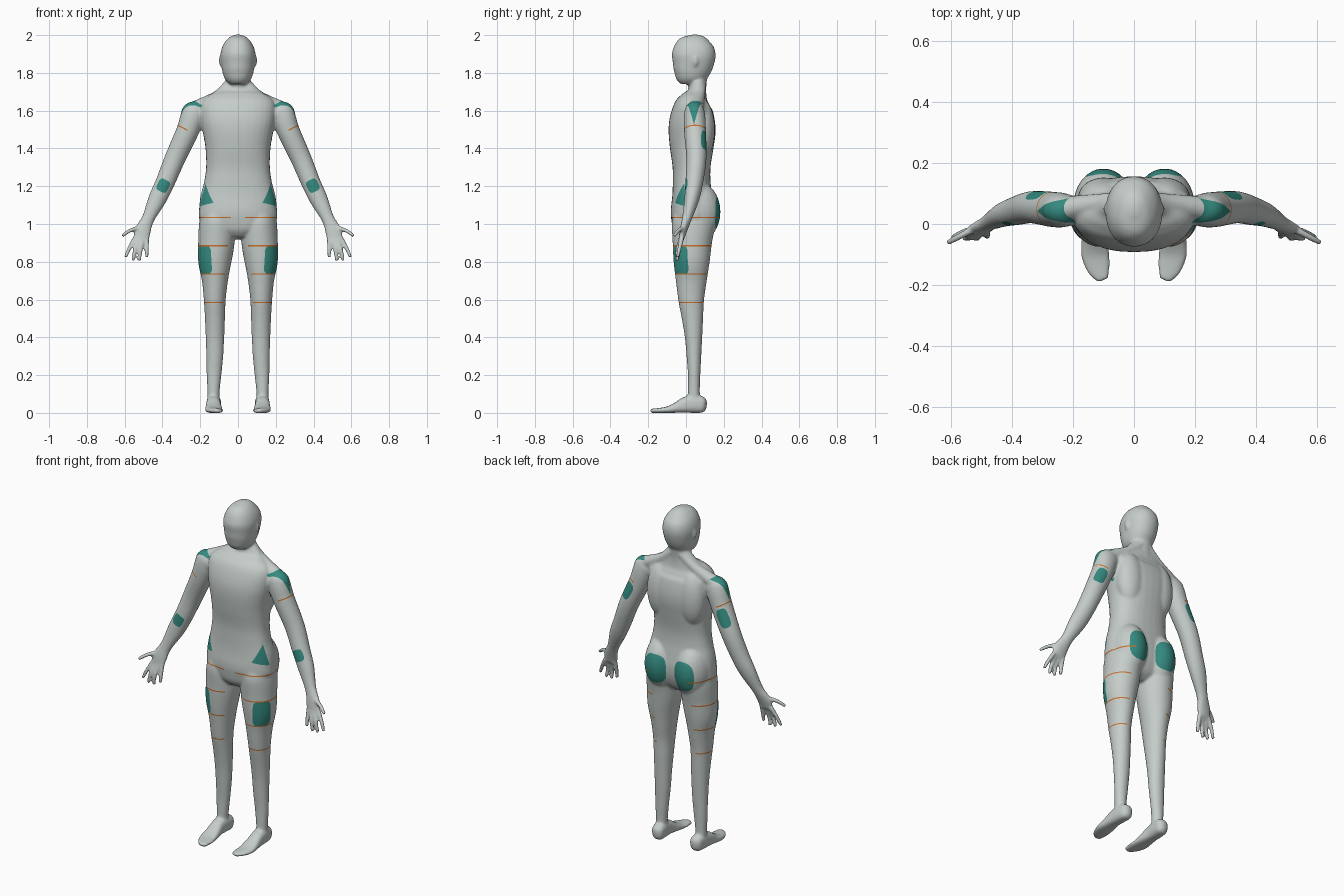
import bpy, bmesh, math
from mathutils import Vector as V

if "Cube" in bpy.data.objects:
    bpy.data.objects.remove(bpy.data.objects["Cube"])


def material(name, color):
    m = bpy.data.materials.new(name)
    m.use_nodes = True
    m.diffuse_color = color
    m.node_tree.nodes["Principled BSDF"].inputs["Base Color"].default_value = color
    return m


skin = material("pale grey skin", (0.56, 0.61, 0.585, 1))
teal = material("teal patch", (0.035, 0.26, 0.22, 1))
orange = material("orange line", (0.60, 0.16, 0.02, 1))

src = bmesh.new()


def spline(rows, steps=5):
    """Smoothly interpolate rows of numbers."""
    rows = [V(r) for r in rows]
    out = []
    for i in range(len(rows) - 1):
        a, b, c, d = (rows[max(0, min(len(rows) - 1, i + k))] for k in (-1, 0, 1, 2))
        for s in range(steps):
            t = s / steps
            out.append(b + (c - a) * (t / 2) + (a * 2 - b * 5 + c * 4 - d) * (t * t / 2)
                       + (b * 3 - a - c * 3 + d) * (t ** 3 / 2))
    return out + [rows[-1]]


def tube(rows, ref=(0, 1, 0), power=2.0, sides=32, mirror=True):
    """Loft rounded sections: x, y, z, radius across, radius along ref."""
    pts = spline(rows)
    for sx in ((1, -1) if mirror else (1,)):
        rings = []
        for i, p in enumerate(pts):
            t = (V(pts[min(i + 1, len(pts) - 1)][:3]) - V(pts[max(i - 1, 0)][:3])).normalized()
            b = V(ref)
            b = (b - t * b.dot(t)).normalized()
            a = b.cross(t)
            ring = []
            for k in range(sides):
                w = 2 * math.pi * k / sides
                c, s = math.cos(w), math.sin(w)
                q = V(p[:3]) + a * (p[3] * math.copysign(abs(c) ** (2 / power), c)) \
                    + b * (p[4] * math.copysign(abs(s) ** (2 / power), s))
                ring.append(src.verts.new((q.x * sx, q.y, q.z)))
            rings.append(ring)
        faces = [src.faces.new((r[k], r[(k + 1) % sides], n[(k + 1) % sides], n[k]))
                 for r, n in zip(rings, rings[1:]) for k in range(sides)]
        faces += [src.faces.new(rings[0]), src.faces.new(rings[-1])]
        bmesh.ops.recalc_face_normals(src, faces=faces)


def upright(rows, **kw):
    """Rows given as z, centre x, half width, front y, back y."""
    tube([(x, (f + k) / 2, z, w, (k - f) / 2) for z, x, w, f, k in rows], **kw)


def ball(centre, radii):
    for sx in (1, -1):
        vs = bmesh.ops.create_uvsphere(src, u_segments=24, v_segments=16, radius=1)["verts"]
        for v in vs:
            v.co = V((sx * centre[0], centre[1], centre[2])) + V(v.co[i] * radii[i] for i in range(3))


# Head, neck and ears
upright([(2.003, 0, .012, .03, .06), (1.987, 0, .047, -.018, .108), (1.95, 0, .078, -.057, .142),
         (1.90, 0, .093, -.074, .157), (1.85, 0, .09, -.073, .146), (1.80, 0, .081, -.069, .12),
         (1.765, 0, .067, -.056, .09), (1.74, 0, .042, -.03, .06)], power=2.15, mirror=False)
upright([(1.82, 0, .06, .01, .12), (1.72, 0, .062, .012, .107), (1.62, 0, .07, 0, .115)], mirror=False)
ball((.09, .05, 1.865), (.011, .016, .032))

# Torso and pelvis
upright([(1.765, 0, .062, .035, .103), (1.70, 0, .122, .012, .107), (1.66, 0, .178, -.03, .124),
         (1.62, 0, .2, -.065, .14), (1.55, 0, .197, -.088, .153), (1.48, 0, .185, -.092, .156),
         (1.40, 0, .172, -.085, .145), (1.30, 0, .169, -.071, .13), (1.22, 0, .18, -.07, .13),
         (1.15, 0, .198, -.073, .139), (1.08, 0, .206, -.08, .148), (1.02, 0, .203, -.08, .14),
         (.96, 0, .15, -.07, .11), (.925, 0, .06, -.04, .07)], power=2.35, mirror=False)

# Buttocks, shoulder blades, and the slopes from neck to shoulder
ball((.1, .06, 1.065), (.1, .123, .16))
ball((.1, .085, 1.5), (.085, .068, .16))
tube([(.02, .085, 1.75, .022, .022), (.11, .07, 1.676, .03, .03), (.23, .05, 1.61, .04, .04)])

# Legs
upright([(1.08, .11, .08, -.06, .14), (1.0, .112, .094, -.075, .152), (.9, .115, .096, -.071, .137),
         (.8, .123, .088, -.066, .125), (.7, .122, .069, -.054, .11), (.6, .123, .058, -.041, .096),
         (.5, .122, .053, -.022, .091), (.4, .122, .049, -.006, .086), (.3, .123, .045, .003, .081),
         (.2, .127, .039, .01, .076), (.1, .13, .032, .01, .073), (.04, .13, .033, .01, .08)])

# Feet
tube([(.125, .11, .04, .012, .02), (.125, .092, .042, .034, .041), (.128, .05, .047, .038, .047),
      (.13, 0, .043, .038, .043), (.129, -.05, .028, .043, .028), (.127, -.1, .016, .047, .017),
      (.115, -.15, .012, .038, .013), (.1, -.185, .011, .018, .011)], ref=(0, 0, 1), power=2.6)

# Arms and palms
tube([(.21, .045, 1.632, .025, .025), (.232, .045, 1.59, .062, .054), (.268, .048, 1.49, .06, .058),
      (.335, .055, 1.343, .055, .053), (.387, .043, 1.217, .051, .047), (.428, .03, 1.13, .048, .039),
      (.475, .005, 1.03, .034, .026), (.502, -.013, .97, .043, .02), (.514, -.025, .918, .043, .014)])
ball((.232, .045, 1.583), (.07, .055, .066))

# Fingers and thumb
for root, mid, tip in (
        ((.546, -.022, .925), (.576, -.035, .87), (.596, -.045, .823)),
        ((.525, -.027, .92), (.545, -.045, .86), (.558, -.045, .805)),
        ((.505, -.027, .92), (.516, -.045, .86), (.523, -.045, .805)),
        ((.482, -.022, .925), (.482, -.035, .87), (.484, -.042, .822)),
        ((.515, -.01, .985), (.572, -.04, .965), (.613, -.062, .937))):
    tube([(*root, .0125, .013), (*mid, .0115, .012), (*tip, .010, .010)], sides=12)

# Fuse all parts into one smooth skin
mesh = bpy.data.meshes.new("body_parts")
src.to_mesh(mesh)
src.free()
parts = bpy.data.objects.new("body_parts", mesh)
bpy.context.collection.objects.link(parts)
fuse = parts.modifiers.new("fuse", "REMESH")
fuse.mode, fuse.voxel_size = "VOXEL", 0.0066
soften = parts.modifiers.new("soften", "SMOOTH")
soften.factor, soften.iterations = 0.5, 9
fused = bpy.data.meshes.new_from_object(parts.evaluated_get(bpy.context.evaluated_depsgraph_get()))
bpy.data.objects.remove(parts)

bm = bmesh.new()
bm.from_mesh(fused)
for v in bm.verts:
    if abs(v.co.x) < .0025:
        v.co.x = 0


def cut(geom, co, no, **kw):
    return bmesh.ops.bisect_plane(bm, geom=geom, dist=1e-5, plane_co=co, plane_no=no, **kw)["geom"]


# Keep the left half for painting; it is mirrored at the end
cut(bm.verts[:] + bm.edges[:] + bm.faces[:], (0, 0, 0), (1, 0, 0), clear_inner=True)
for f in bm.faces:
    f.material_index = 0


def region(test):
    faces = [f for f in bm.faces if test(f)]
    return list({v for f in faces for v in f.verts}) + list({e for f in faces for e in f.edges}) + faces


def patch(points, normal):
    """Colour the area inside a convex outline seen along the normal."""
    points, n = [V(p) for p in points], V(normal).normalized()
    mid = sum(points, V((0, 0, 0))) / len(points)
    reach = 1.5 * max((p - mid).length for p in points)
    bm.normal_update()
    near = lambda f: f.normal.dot(n) > .05 and (f.calc_center_median() - mid).length < reach
    geom = region(near)
    planes = []
    for p, q in zip(points, points[1:] + points[:1]):
        side = (q - p).cross(n).normalized()
        if side.dot(mid - p) < 0:
            side.negate()
        planes.append((p, side))
        geom = cut(geom, p, side)
    bm.normal_update()
    for f in bm.faces:
        if near(f):
            c = f.calc_center_median()
            if all((c - p).dot(s) > 0 for p, s in planes):
                f.material_index = 1


def rounded(centre, normal, up, half_w, half_h, power):
    n, c = V(normal).normalized(), V(centre)
    v = V(up)
    v = (v - n * v.dot(n)).normalized()
    u, pts = v.cross(n), []
    for k in range(20):
        w = math.pi * (k + .5) / 10
        a, b = math.cos(w), math.sin(w)
        pts.append(c + u * half_w * math.copysign(abs(a) ** (2 / power), a)
                   + v * half_h * math.copysign(abs(b) ** (2 / power), b))
    patch(pts, n)


def line(co, no, test):
    """Colour a thin band around a limb."""
    co, no, half = V(co), V(no).normalized(), .0032
    dist = lambda f: abs((f.calc_center_median() - co).dot(no))
    geom = region(lambda f: dist(f) < .025 and test(f.calc_center_median()))
    for s in (-half, half):
        geom = cut(geom, co + no * s, no)
    for f in bm.faces:
        if dist(f) < half and test(f.calc_center_median()):
            f.material_index = 2


# Teal patches: shoulder, back of arm, forearm, hip, thigh, buttock
arm = (.45, 0, -.89)
patch([(.235, 0, 1.655), (.235, .085, 1.655), (.315, .042, 1.525)], (.87, 0, .5))
rounded((.315, .095, 1.44), (.5, .82, .25), arm, .031, .055, 3.5)
rounded((.396, 0, 1.203), (0, -1, 0), arm, .031, .034, 4)
patch([(.187, -.025, 1.215), (.14, -.068, 1.112), (.205, .005, 1.092)], (.72, -.69, 0))
rounded((.185, -.037, .81), (.72, -.69, 0), (0, 0, 1), .05, .075, 5)
rounded((.098, .185, 1.06), (.12, 1, 0), (0, 0, 1), .066, .086, 2.6)

# Orange lines on the upper arm and down the thigh
line((.3, .05, 1.513), arm, lambda c: c.x > .27)
for z, inner in ((1.035, .035), (.885, .055), (.735, .07), (.585, .08)):
    line((0, 0, z), (0, 0, 1), lambda c: c.x < .3 and c.x > (inner if c.y < .03 else .13))

# Materials are added before the faces so that their indices stay valid
mesh = bpy.data.meshes.new("body")
for m in (skin, teal, orange):
    mesh.materials.append(m)
bm.to_mesh(mesh)
bm.free()
mesh.shade_smooth()
body = bpy.data.objects.new("body", mesh)
bpy.context.collection.objects.link(body)
body.modifiers.new("mirror", "MIRROR").merge_threshold = 0.0005
